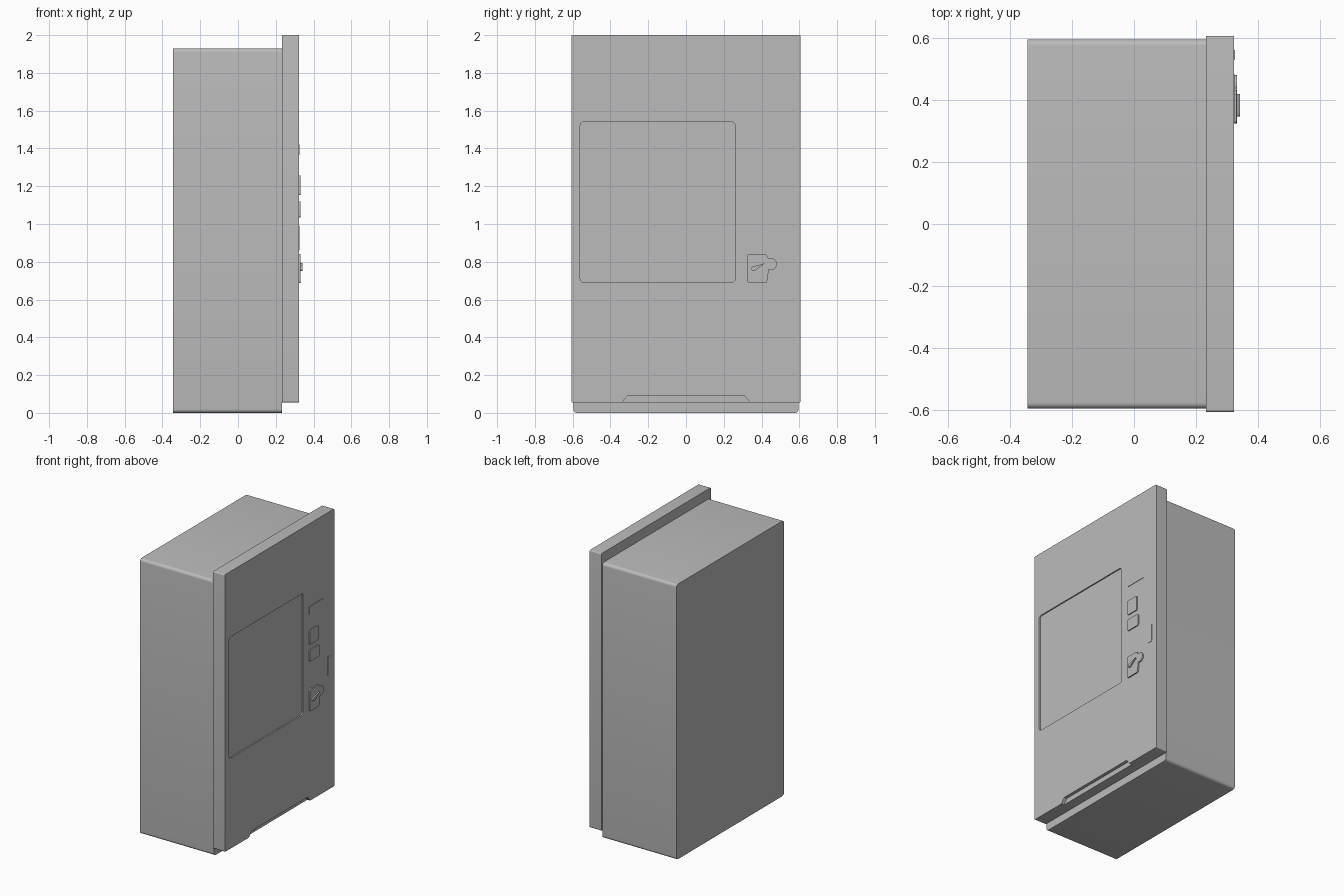
import bpy
import bmesh
from math import sin, cos, pi, radians

cube = bpy.data.objects.get("Cube")
if cube:
    bpy.data.objects.remove(cube, do_unlink=True)

grey = bpy.data.materials.new("cabinet grey")
grey.use_nodes = True
grey.diffuse_color = (0.5, 0.5, 0.5, 1)
grey.node_tree.nodes["Principled BSDF"].inputs["Base Color"].default_value = (0.5, 0.5, 0.5, 1)

FACE = 0.323   # outer plane of the door


def arc(y, z, r, start, end, steps=6):
    """Points along an arc in the YZ plane, angles in degrees."""
    angles = [radians(start + (end - start) * i / steps) for i in range(steps + 1)]
    return [(y + r * cos(a), z + r * sin(a)) for a in angles]


def rounded(y0, y1, z0, z1, r):
    """Rounded rectangle outline in the YZ plane."""
    return (arc(y1 - r, z1 - r, r, 0, 90) + arc(y0 + r, z1 - r, r, 90, 180)
            + arc(y0 + r, z0 + r, r, 180, 270) + arc(y1 - r, z0 + r, r, 270, 360))


def prism(name, outline, x0, x1, smooth=True):
    """Extrude a YZ outline from x0 to x1."""
    bm = bmesh.new()
    base = bm.faces.new([bm.verts.new((x0, y, z)) for y, z in outline])
    top = bmesh.ops.extrude_face_region(bm, geom=[base])["geom"]
    bmesh.ops.translate(bm, vec=(x1 - x0, 0, 0),
                        verts=[v for v in top if isinstance(v, bmesh.types.BMVert)])
    bmesh.ops.recalc_face_normals(bm, faces=bm.faces)
    mesh = bpy.data.meshes.new(name)
    bm.to_mesh(mesh)
    bm.free()
    mesh.materials.append(grey)
    obj = bpy.data.objects.new(name, mesh)
    bpy.context.collection.objects.link(obj)
    if smooth:
        shade(obj)
    return obj


def activate(obj):
    bpy.ops.object.select_all(action="DESELECT")
    obj.select_set(True)
    bpy.context.view_layer.objects.active = obj


def shade(obj):
    activate(obj)
    bpy.ops.object.shade_smooth_by_angle(angle=radians(35))


def cut(obj, cutter):
    """Subtract the cutter and remove it."""
    cutter.hide_render = True
    mod = obj.modifiers.new("cut", "BOOLEAN")
    mod.operation = "DIFFERENCE"
    mod.solver = "EXACT"
    mod.object = cutter
    activate(obj)
    bpy.ops.object.modifier_apply(modifier=mod.name)
    bpy.data.objects.remove(cutter, do_unlink=True)


# Cabinet body
prism("cabinet_body", rounded(-0.596, 0.596, 0, 1.93, 0.02), -0.343, 0.232)

# Door with a shallow window recess and a finger grip in its lower edge
door = prism("door", rounded(-0.607, 0.607, 0.055, 2, 0.008), 0.232, FACE, False)
cut(door, prism("window_cutter", rounded(-0.56, 0.26, 0.69, 1.54, 0.02), FACE - 0.009, 0.4, False))
grip = [(-0.36, 0.03), (0.36, 0.03), (0.31, 0.09), (-0.31, 0.09)]
cut(door, prism("grip_cutter", grip, FACE - 0.022, 0.4, False))
shade(door)

# Control panel plates and buttons
controls = [
    ("display_plate", 0.325, 0.482, 1.365, 1.42, 0.002, 0.003),
    ("upper_button", 0.325, 0.42, 1.153, 1.257, 0.012, 0.007),
    ("lower_button", 0.325, 0.433, 1.035, 1.118, 0.012, 0.007),
    ("coin_slot_plate", 0.53, 0.562, 0.86, 0.99, 0.004, 0.003),
]
for name, y0, y1, z0, z1, r, height in controls:
    prism(name, rounded(y0, y1, z0, z1, r), FACE - 0.004, FACE + height)

# Lock plate with a round lobe at its side
plate = (arc(0.416, 0.829, 0.012, 0, 90) + arc(0.337, 0.829, 0.012, 90, 180)
         + arc(0.337, 0.7, 0.012, 180, 270) + arc(0.418, 0.7, 0.012, 270, 360)
         + arc(0.449, 0.788, 0.032, -110, 110, 16))
prism("lock_plate", plate, FACE - 0.004, 0.332)

# Teardrop lever on the lock
lever = arc(0.358, 0.763, 0.012, 105, 310, 10) + [(0.42, 0.793)]
prism("lock_lever", lever, 0.33, 0.342)
